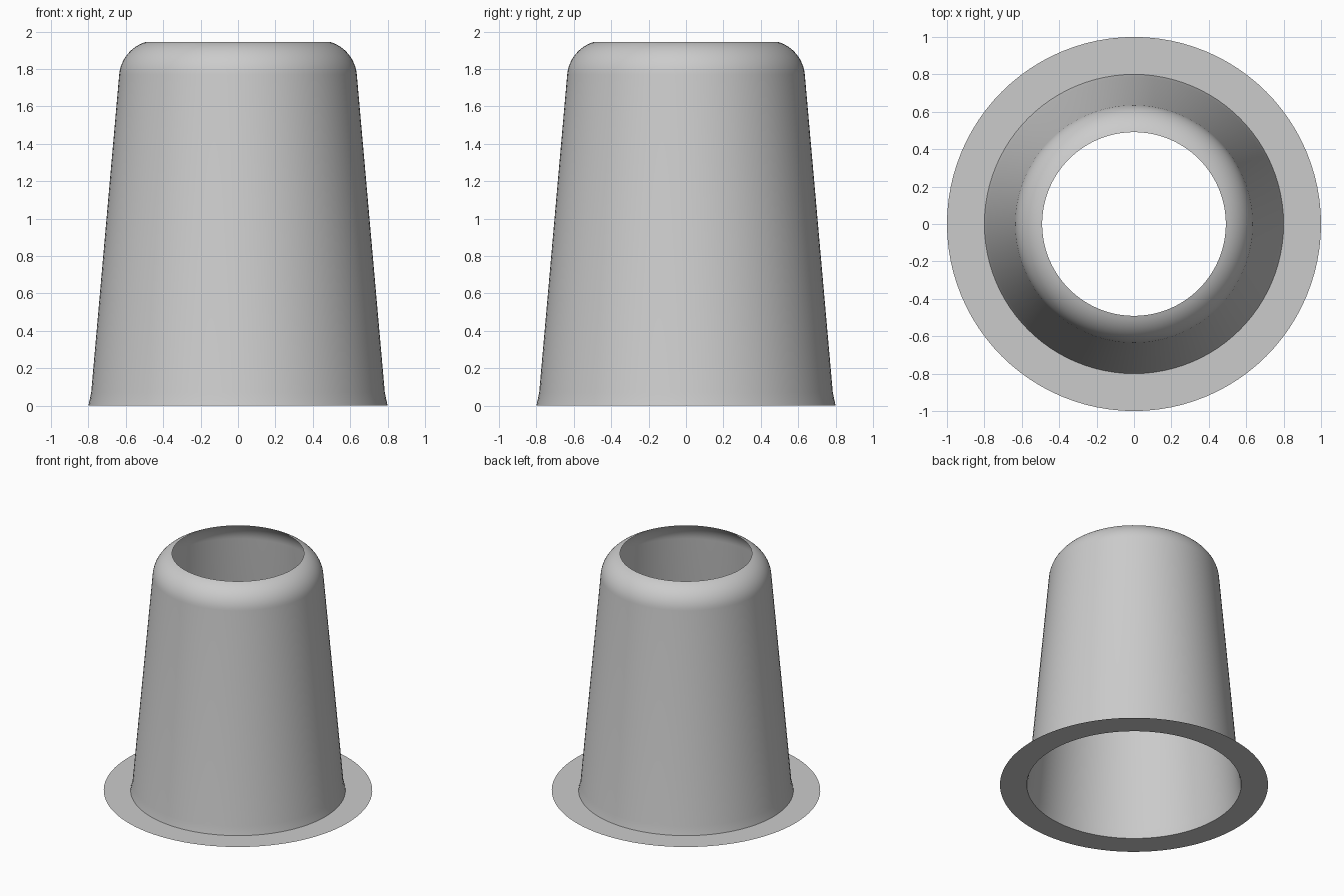
import bpy, bmesh, math

cube = bpy.data.objects.get("Cube")
if cube:
    bpy.data.objects.remove(cube, do_unlink=True)

SIDES = 96

grey = bpy.data.materials.new("light grey")
grey.use_nodes = True
colour = (0.6, 0.6, 0.6, 1.0)
grey.diffuse_color = colour
grey.node_tree.nodes["Principled BSDF"].inputs["Base Color"].default_value = colour


def revolve(name, profile):
    """Spin an open (radius, height) profile around z into a thin shell."""
    bm = bmesh.new()
    rings = [[bm.verts.new((r * math.cos(a), r * math.sin(a), z))
              for a in (math.tau * i / SIDES for i in range(SIDES))]
             for r, z in profile]
    for low, high in zip(rings, rings[1:]):
        for i in range(SIDES):
            j = (i + 1) % SIDES
            bm.faces.new((low[i], low[j], high[j], high[i]))
    mesh = bpy.data.meshes.new(name)
    bm.to_mesh(mesh)
    bm.free()
    mesh.materials.append(grey)
    obj = bpy.data.objects.new(name, mesh)
    bpy.context.collection.objects.link(obj)
    bpy.ops.object.select_all(action='DESELECT')
    obj.select_set(True)
    bpy.context.view_layer.objects.active = obj
    bpy.ops.object.shade_smooth_by_angle(angle=math.radians(30))
    return obj


# Rounded shoulder that ends at the open top
radius, centre_r, centre_z = 0.2, 0.436, 1.753
start, end, steps = math.radians(5), math.radians(74), 12
shoulder = []
for k in range(steps + 1):
    a = start + (end - start) * k / steps
    shoulder.append((centre_r + radius * math.cos(a), centre_z + radius * math.sin(a)))

# Flat base flange, slight flare, tapered wall and shoulder in one sheet
revolve("flanged_sleeve", [(1.0, 0), (0.8, 0), (0.785, 0.07)] + shoulder)
